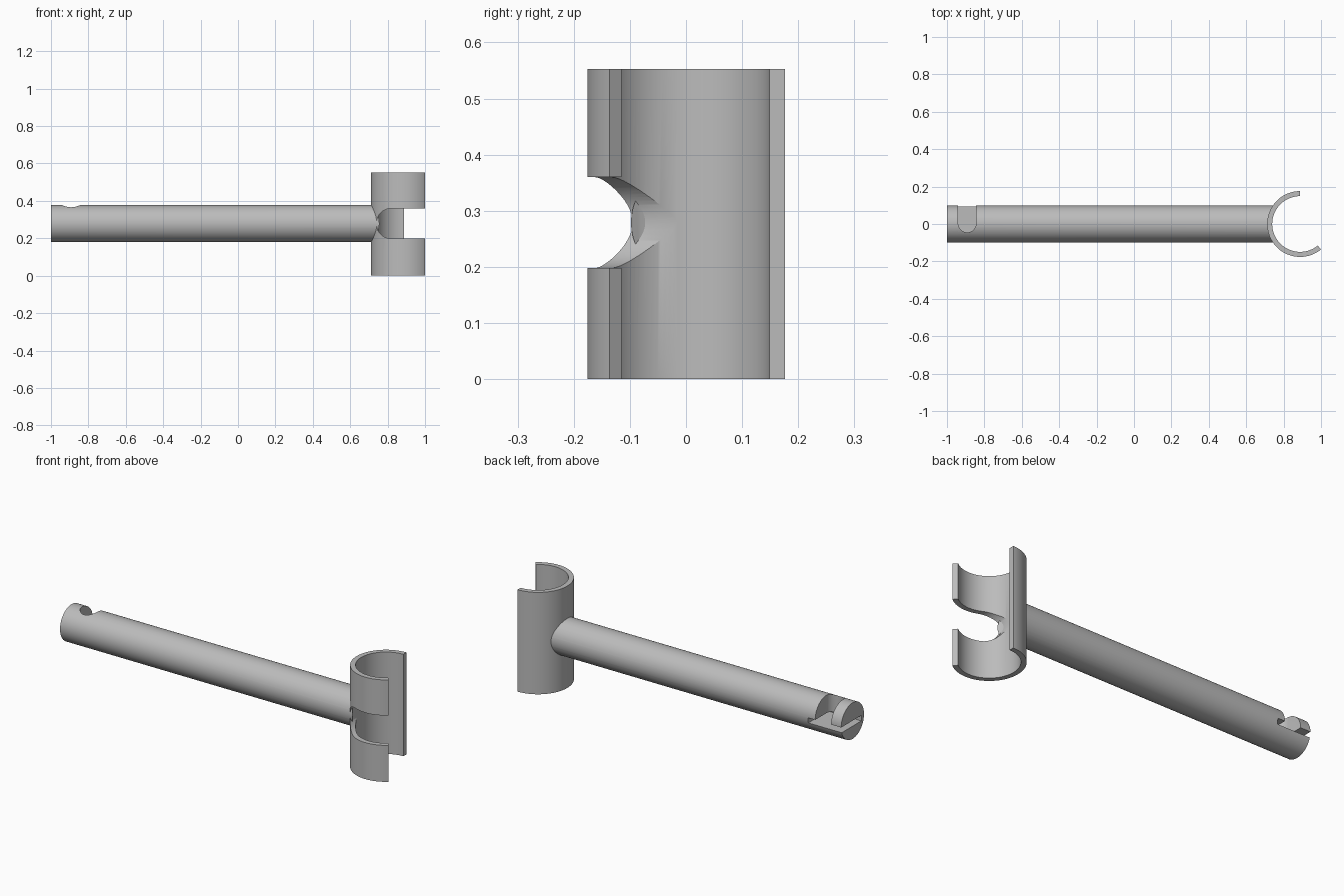
import bpy, bmesh, math
from math import cos, sin, pi, radians
from mathutils import Matrix, Vector

cube = bpy.data.objects.get("Cube")
if cube:
    bpy.data.objects.remove(cube)

AXIS_Z = 0.279              # height of the handle axis
TUBE_R = 0.098
CLIP_X, CLIP_H = 0.888, 0.553
OUTER, INNER = 0.176, 0.149

grey = bpy.data.materials.new("plain grey")
grey.use_nodes = True
COLOUR = (0.5, 0.5, 0.5, 1)
grey.diffuse_color = COLOUR
grey.node_tree.nodes["Principled BSDF"].inputs["Base Color"].default_value = COLOUR


def arc(cx, cy, r, start, end, n):
    """Points along an arc, angles in degrees."""
    angles = [radians(start + (end - start) * i / n) for i in range(n + 1)]
    return [(cx + r * cos(a), cy + r * sin(a)) for a in angles]


def prism(name, outline, low, high, place=lambda u, v, w: (u, v, w)):
    """Extrude a closed outline from low to high along the third axis."""
    bm = bmesh.new()
    face = bm.faces.new([bm.verts.new(place(u, v, low)) for u, v in outline])
    move = Vector(place(0, 0, high)) - Vector(place(0, 0, low))
    top = bmesh.ops.extrude_face_region(bm, geom=[face])["geom"]
    bmesh.ops.translate(bm, vec=move, verts=[g for g in top if isinstance(g, bmesh.types.BMVert)])
    bmesh.ops.recalc_face_normals(bm, faces=bm.faces)
    mesh = bpy.data.meshes.new(name)
    bm.to_mesh(mesh)
    bm.free()
    mesh.materials.append(grey)
    obj = bpy.data.objects.new(name, mesh)
    bpy.context.collection.objects.link(obj)
    return obj


def cut(target, cutter):
    """Subtract a cutter, apply it and discard the cutter."""
    mod = target.modifiers.new("cut", 'BOOLEAN')
    mod.operation, mod.solver, mod.object = 'DIFFERENCE', 'EXACT', cutter
    bpy.context.view_layer.objects.active = target
    bpy.ops.object.modifier_apply(modifier=mod.name)
    bpy.data.objects.remove(cutter)


def along_x(u, v, w):
    return (w, u, v)


def along_y(u, v, w):
    return (u, w, v)


# Open clip: a C-shaped sleeve
c_shape = arc(CLIP_X, 0, OUTER, 90, 309.3, 64) + arc(CLIP_X, 0, INNER, 309.3, 90, 64)
clip = prism("clip_sleeve", c_shape, 0, CLIP_H)

# Round-ended slot through the front wall of the clip
slot = arc(0.821, AXIS_Z, 0.081, 90, 270, 32) + [(1.1, AXIS_Z - 0.081), (1.1, AXIS_Z + 0.081)]
cut(clip, prism("slot_cutter", slot, -0.3, 0, along_y))

# Handle: a solid round bar, trimmed to fit the clip wall
handle = prism("handle_bar", arc(0, AXIS_Z, TUBE_R, 0, 355, 71), -1, 0.8, along_x)
cut(handle, prism("saddle_cutter", arc(CLIP_X, 0, 0.165, 0, 355, 71), -0.1, 0.7))

# Keyed pocket at the free end: a neck from above and a wider flat slot below it
neck = arc(-0.892, 0.003, 0.048, 180, 360, 24) + [(-0.844, 0.2), (-0.94, 0.2)]
cut(handle, prism("neck_cutter", neck, 0.265, 0.5))
wide = [(-1.1, -0.075), (-0.8, -0.075), (-0.8, 0.2), (-1.1, 0.2)]
cut(handle, prism("wide_slot_cutter", wide, 0.25, 0.28))

# Smooth shading with sharp edges kept
for obj in (clip, handle):
    bpy.ops.object.select_all(action='DESELECT')
    obj.select_set(True)
    bpy.context.view_layer.objects.active = obj
    bpy.ops.object.shade_smooth_by_angle(angle=radians(30))
